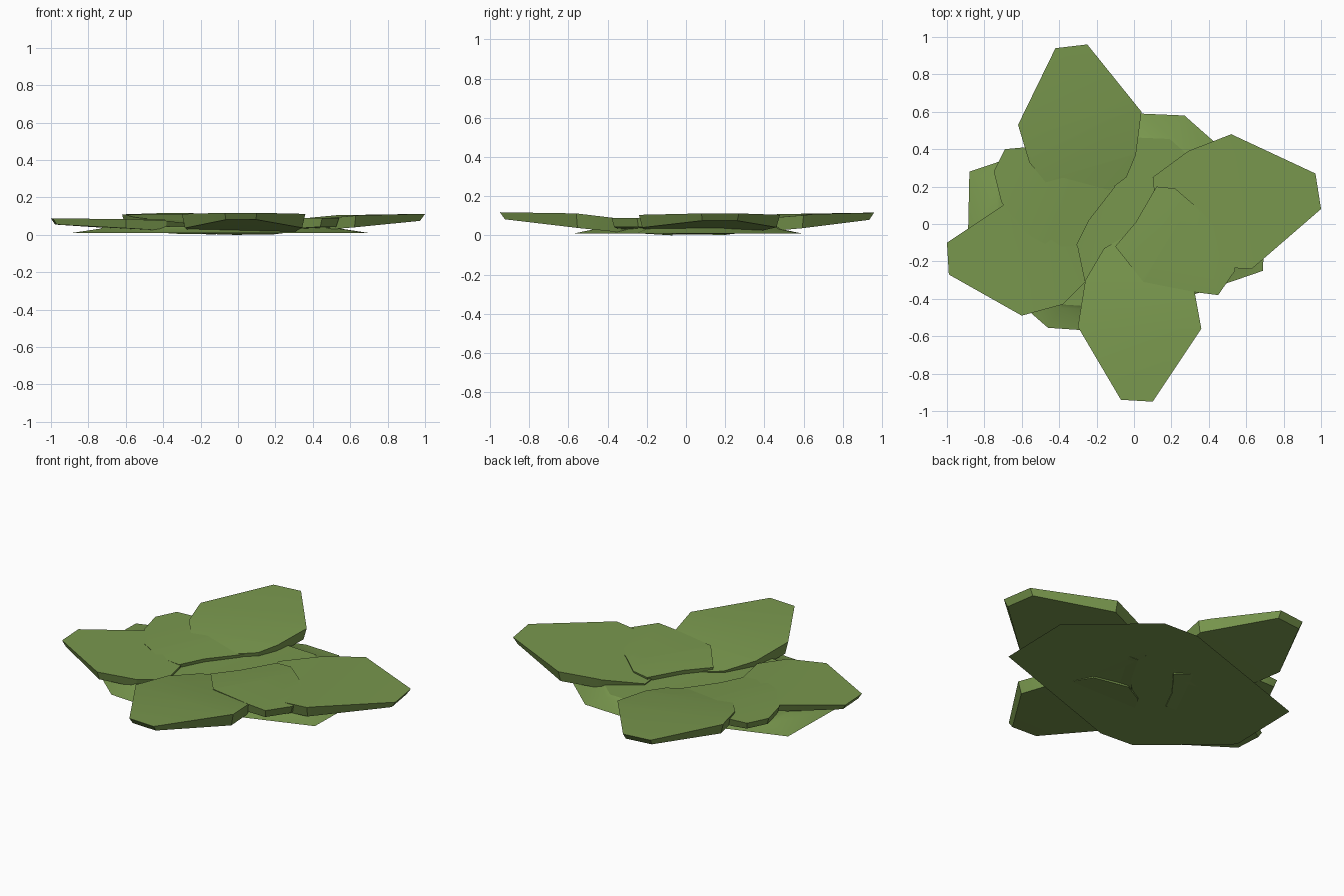
import bpy, bmesh
from mathutils import Vector

if "Cube" in bpy.data.objects:
    bpy.data.objects.remove(bpy.data.objects["Cube"])

mat = bpy.data.materials.new("leaf_green")
mat.diffuse_color = (0.19, 0.31, 0.075, 1)
mat.use_nodes = True
mat.node_tree.nodes["Principled BSDF"].inputs["Base Color"].default_value = mat.diffuse_color


def finish(bm, name):
    bmesh.ops.recalc_face_normals(bm, faces=bm.faces[:])
    mesh = bpy.data.meshes.new(name)
    bm.to_mesh(mesh)
    bm.free()
    ob = bpy.data.objects.new(name, mesh)
    bpy.context.collection.objects.link(ob)
    mesh.materials.append(mat)
    bpy.context.view_layer.objects.active = ob
    ob.select_set(True)
    bpy.ops.object.shade_smooth_by_angle(angle=0.5)
    ob.select_set(False)


def interp(stops, r):
    for (a, za), (b, zb) in zip(stops, stops[1:]):
        if r <= b:
            return za + (zb - za) * max(0, (r - a) / (b - a))
    return stops[-1][1]


def leaf(name, outline, axis, top, bottom):
    """Flat outline bent along its axis, with an inset lower face."""
    d = Vector((*axis, 0)).normalized()
    bm = bmesh.new()
    bm.faces.new([bm.verts.new((x, y, 0)) for x, y in outline])
    for r, _ in top[1:-1]:
        bmesh.ops.bisect_plane(bm, geom=bm.verts[:] + bm.edges[:] + bm.faces[:],
                               plane_co=d * r, plane_no=d)
    c = sum((v.co for v in bm.verts), Vector()) / len(bm.verts)
    upper = bm.verts[:]
    ext = bmesh.ops.extrude_face_region(bm, geom=bm.faces[:], use_keep_orig=True)
    lower = [v for v in ext["geom"] if isinstance(v, bmesh.types.BMVert)]
    for v in lower:
        z = interp(bottom, v.co.dot(d))
        v.co = c + (v.co - c) * 0.95
        v.co.z = z
    for v in upper:
        v.co.z = interp(top, v.co.dot(d))
    finish(bm, name)


# Bottom plate: sloping rim, then a small raised inner floor
rim = [(-.88, .28), (.04, .59), (.27, .58), (.70, .20),
       (.69, -.25), (-.24, -.57), (-.46, -.555), (-.89, -.18)]
bm = bmesh.new()
rings = []
for s, z in ((1, .01), (.81, .033), (.78, .045)):
    rings.append([bm.verts.new((-.09 + (x + .09) * s, .01 + (y - .01) * s, z)) for x, y in rim])
bm.faces.new(rings[0])
bm.faces.new(rings[-1])
for lo, hi in zip(rings, rings[1:]):
    for i in range(8):
        j = (i + 1) % 8
        bm.faces.new((lo[i], lo[j], hi[j], hi[i]))
finish(bm, "base_plate")

# Four large leaves, rising outward from the middle
leaf("front_leaf", [(-.07, -.94), (.10, -.95), (.36, -.56), (.32, -.34), (.2, -.1),
                    (-.02, -.05), (-.16, -.13), (-.26, -.30), (-.30, -.55)], (0, -1),
     [(.05, .045), (.31, .082), (.56, .112), (.95, .118)], [(.05, 0), (.4, .02), (.95, .082)])
leaf("right_leaf", [(.52, .48), (.29, .39), (.10, .25), (.12, .05), (.22, -.15), (.41, -.23),
                    (.63, -.24), (1, .08), (.97, .27)], (1, .17),
     [(.1, .05), (.38, .085), (.6, .105), (1, .112)], [(.1, .005), (.4, .025), (1, .075)])
leaf("back_leaf", [(-.25, .96), (-.42, .94), (-.62, .53), (-.56, .33), (-.42, .16), (-.2, .13),
                   (-.04, .25), (.01, .37), (.04, .60)], (-.3, 1),
     [(.15, .055), (.36, .085), (.62, .108), (1, .116)], [(.15, .005), (.4, .02), (1, .08)])
leaf("left_leaf", [(-1, -.1), (-.99, -.27), (-.60, -.49), (-.38, -.43), (-.26, -.31), (-.3, -.12),
                   (-.42, .08), (-.67, .12)], (-1, -.15),
     [(.25, .055), (.45, .076), (.65, .084), (1, .088)], [(.2, .005), (.4, .02), (1, .055)])

# Two smaller leaves tucked between the large ones
leaf("small_right_leaf", [(.54, -.25), (.45, -.38), (.33, -.365), (.05, -.31), (-.1, -.12),
                          (.01, .01), (.12, .2), (.22, .19), (.37, .06), (.52, -.12)], (1, -.6),
     [(-.1, .06), (.2, .087), (.62, .09)], [(-.1, 0), (.62, .045)])
leaf("small_left_leaf", [(-.75, .28), (-.69, .40), (-.58, .41), (-.3, .33), (-.1, .2), (-.24, .02),
                         (-.31, -.12), (-.45, -.12), (-.6, -.04), (-.71, .12)], (-1, .5),
     [(.15, .06), (.45, .083), (.8, .085)], [(.15, 0), (.8, .045)])
